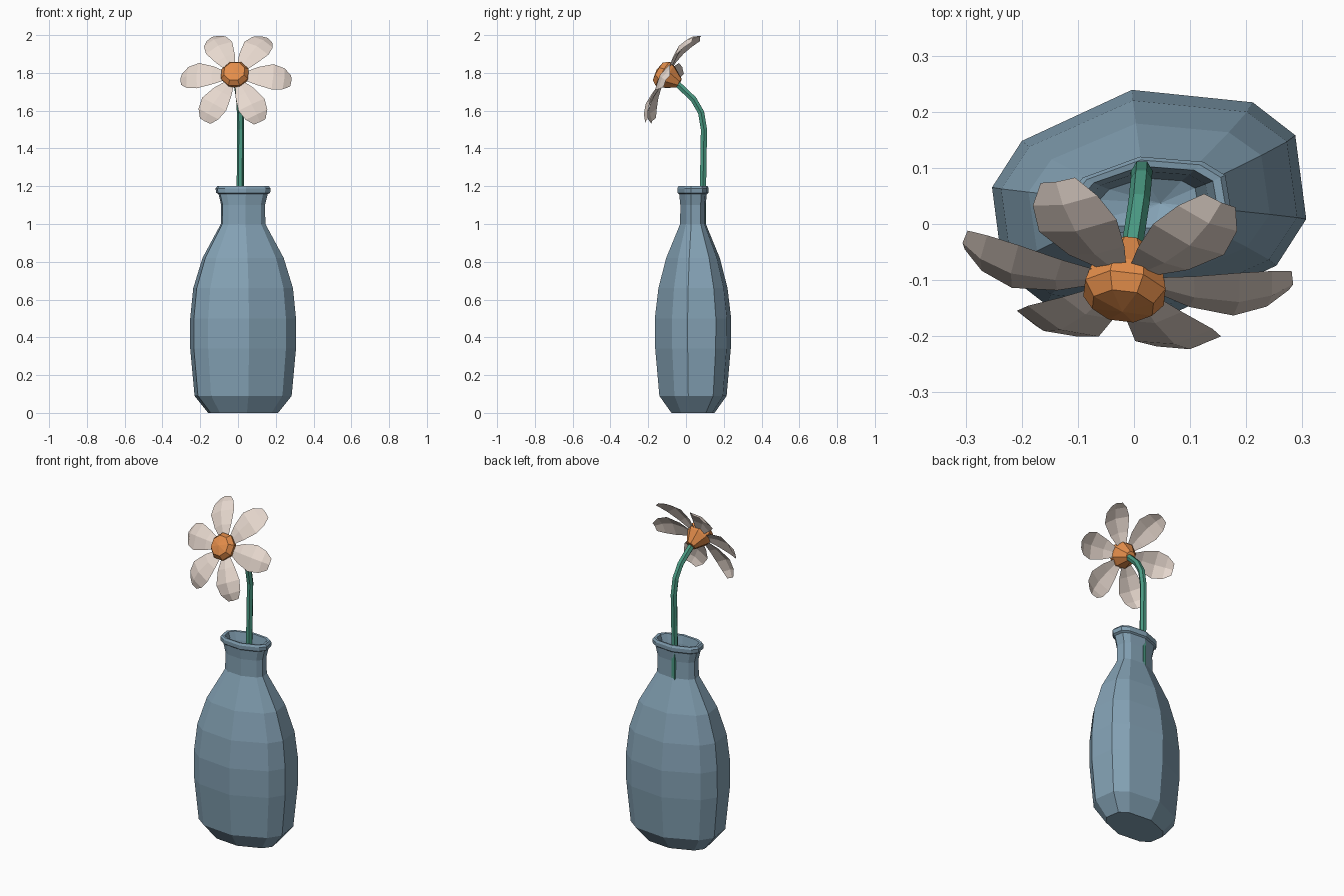
import bpy, bmesh, math
from mathutils import Vector

if "Cube" in bpy.data.objects:
    bpy.data.objects.remove(bpy.data.objects["Cube"])


def material(name, rgb):
    m = bpy.data.materials.new(name)
    m.diffuse_color = (*rgb, 1)
    m.use_nodes = True
    m.node_tree.nodes["Principled BSDF"].inputs["Base Color"].default_value = m.diffuse_color
    return m


glaze = material("blue_grey_glaze", (0.23, 0.36, 0.46))
cream = material("petal_cream", (0.80, 0.69, 0.62))
orange = material("flower_orange", (0.78, 0.27, 0.07))
green = material("stem_green", (0.07, 0.33, 0.23))


def finish(bm, name, mat, recalc=True):
    if recalc:
        bmesh.ops.recalc_face_normals(bm, faces=bm.faces)
    me = bpy.data.meshes.new(name)
    bm.to_mesh(me)
    bm.free()
    me.materials.append(mat)
    ob = bpy.data.objects.new(name, me)
    bpy.context.collection.objects.link(ob)
    return ob


def loft(name, rings, mat, tip=None):
    """Skin closed rings of points; cap the start, and cap or point the end."""
    bm = bmesh.new()
    vs = [[bm.verts.new(p) for p in r] for r in rings]
    n = len(vs[0])
    for a, b in zip(vs, vs[1:]):
        for i in range(n):
            j = (i + 1) % n
            bm.faces.new((a[i], a[j], b[j], b[i]))
    bm.faces.new(vs[0][::-1])
    if tip is None:
        bm.faces.new(vs[-1])
    else:
        t = bm.verts.new(tip)
        for i in range(n):
            bm.faces.new((vs[-1][i], vs[-1][(i + 1) % n], t))
    return finish(bm, name, mat)


# Vase: flattened ten-sided section, lofted up to the rim and down inside the neck
half = [(1, -0.14), (0.93, 0.60), (0.66, 0.89), (-0.11, 1), (-0.81, 0.55)]
section = half + [(-x, -y) for x, y in half]
profile = [  # z, half width, half depth
    (0.0, 0.185, 0.114), (0.09, 0.257, 0.178), (0.34, 0.28, 0.20),
    (0.50, 0.28, 0.202), (0.66, 0.264, 0.183), (0.82, 0.215, 0.142),
    (1.0, 0.118, 0.068), (1.10, 0.116, 0.067), (1.158, 0.130, 0.073),
    (1.165, 0.143, 0.082), (1.188, 0.146, 0.083), (1.20, 0.137, 0.077),
    (1.198, 0.122, 0.066), (1.15, 0.108, 0.057), (1.0, 0.088, 0.045)]
CX, CY = 0.027, 0.037
loft("vase", [[(CX + x * hx, CY + y * hy, z) for x, y in section]
              for z, hx, hy in profile], glaze, tip=(CX + 0.02, CY, 0.975))

# Flower frame: faces forward and up, leaning slightly left
origin = Vector((-0.015, -0.105, 1.785))
n = Vector((-0.10, -0.86, 0.50)).normalized()
u = Vector((1, n.x / -n.y, 0)).normalized()
v = n.cross(u)


def place(a, b, c):
    return origin + u * a + v * b + n * c


# Stem: hexagonal tube bending over to the flower
path = [Vector(p) for p in [
    (0.012, 0.088, 0.97), (0.012, 0.090, 1.20), (0.014, 0.095, 1.50),
    (0.013, 0.080, 1.59), (0.009, 0.040, 1.66), (0.001, -0.012, 1.71),
    (-0.006, -0.055, 1.75)]]
rings = []
for i, p in enumerate(path):
    t = (path[min(i + 1, len(path) - 1)] - path[max(i - 1, 0)]).normalized()
    side = (Vector((1, 0, 0)) - t * t.x).normalized()
    up = t.cross(side)
    rings.append([p + 0.019 * (side * math.cos(k * math.pi / 3) + up * math.sin(k * math.pi / 3))
                  for k in range(6)])
loft("stem", rings, green)

# Flower centre: faceted dome in front, tapering cup behind
head = [(-0.08, 0.028), (-0.012, 0.070), (0.02, 0.078), (0.048, 0.058)]
loft("flower_centre", [[place(r * math.cos((k + 0.5) * math.pi / 4),
                              r * math.sin((k + 0.5) * math.pi / 4), d)
                        for k in range(8)] for d, r in head],
     orange, tip=place(0, 0, 0.060))

# Petals: six creased sheets with tips curling back
rows = [  # distance out, half width, height along the flower axis
    (0.05, 0.022, 0.0), (0.125, 0.055, 0.012), (0.205, 0.077, 0.010),
    (0.262, 0.064, -0.012), (0.297, 0.034, -0.040)]
for i in range(6):
    ang = math.radians(60 * i - 1)
    c, s = math.cos(ang), math.sin(ang)
    bm = bmesh.new()
    grid = []
    for r, w, h in rows:
        grid.append([bm.verts.new(place(rr * c - q * s, rr * s + q * c, hh))
                     for q, rr, hh in ((-w, r - 0.006, h - 0.2 * w), (0, r, h),
                                       (w, r - 0.006, h - 0.2 * w))])
    for a, b in zip(grid, grid[1:]):
        for k in range(2):
            bm.faces.new((a[k], b[k], b[k + 1], a[k + 1]))
    finish(bm, f"petal_{i + 1}", cream, recalc=False)
